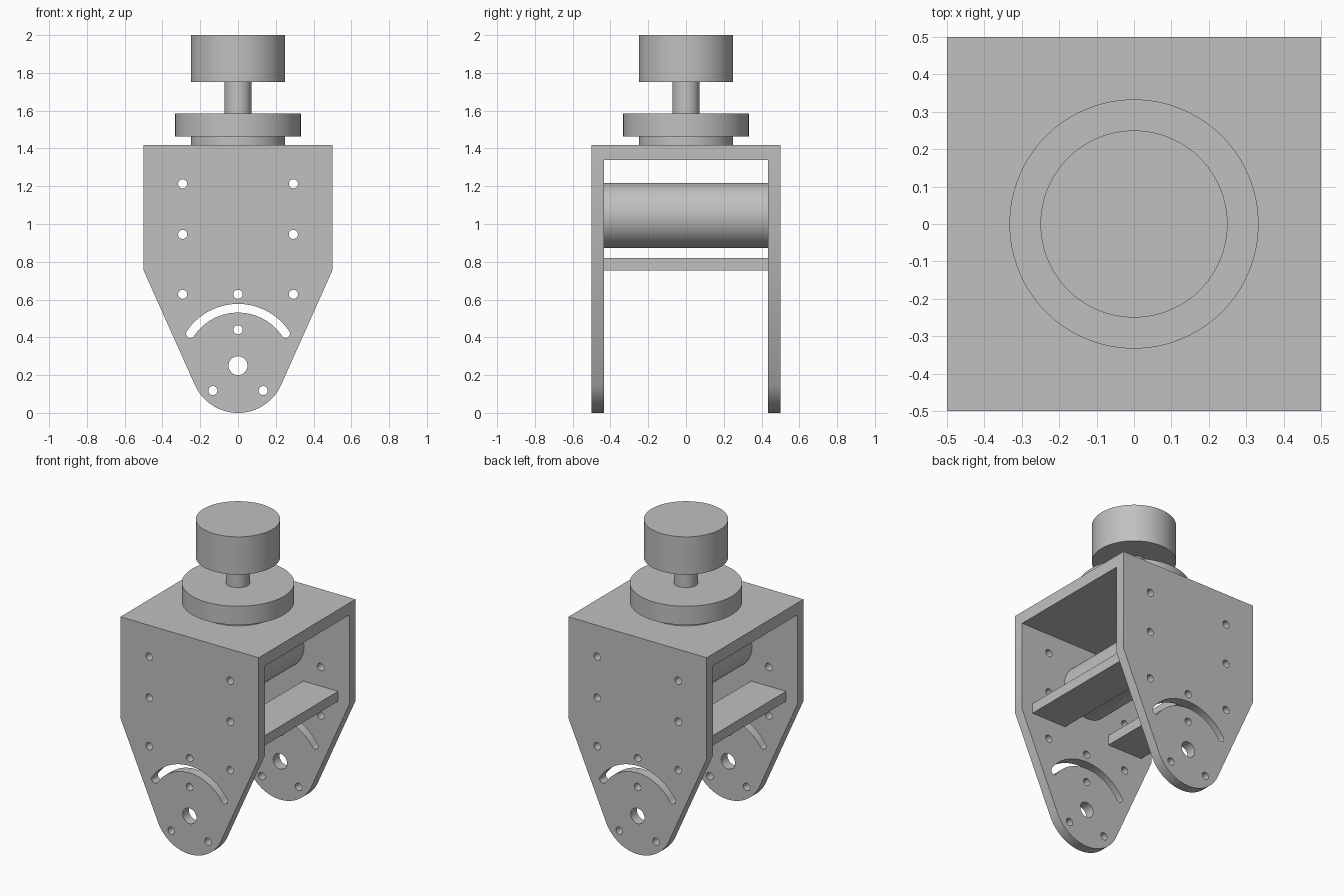
import bpy, bmesh, math
from math import sin, cos, pi, radians

cube = bpy.data.objects.get("Cube")
if cube:
    bpy.data.objects.remove(cube, do_unlink=True)

GREY = (0.53, 0.53, 0.53, 1)
metal = bpy.data.materials.new("plain grey")
metal.use_nodes = True
metal.diffuse_color = GREY
metal.node_tree.nodes["Principled BSDF"].inputs["Base Color"].default_value = GREY

WALL = 0.065     # plate thickness
TOP = 1.418      # top of the bracket
PIVOT = 0.25     # pivot height, also the radius of the rounded foot
SHOULDER = 0.755


def add_object(name, bm):
    bmesh.ops.recalc_face_normals(bm, faces=bm.faces)
    mesh = bpy.data.meshes.new(name)
    bm.to_mesh(mesh)
    bm.free()
    mesh.materials.clear()
    mesh.materials.append(metal)
    obj = bpy.data.objects.new(name, mesh)
    bpy.context.collection.objects.link(obj)
    bpy.ops.object.select_all(action='DESELECT')
    obj.select_set(True)
    bpy.context.view_layer.objects.active = obj
    bpy.ops.object.shade_smooth_by_angle(angle=radians(30))
    return obj


def box(name, x0, x1, y0, y1, z0, z1):
    bm = bmesh.new()
    bmesh.ops.create_cube(bm, size=1)
    for v in bm.verts:
        v.co = ((x0 + x1) / 2 + v.co.x * (x1 - x0),
                (y0 + y1) / 2 + v.co.y * (y1 - y0),
                (z0 + z1) / 2 + v.co.z * (z1 - z0))
    return add_object(name, bm)


def cylinder(name, radius, z0, z1):
    bm = bmesh.new()
    bmesh.ops.create_cone(bm, cap_ends=True, segments=96, radius1=radius,
                          radius2=radius, depth=z1 - z0)
    bmesh.ops.translate(bm, verts=bm.verts, vec=(0, 0, (z0 + z1) / 2))
    return add_object(name, bm)


def arc(cx, cz, r, a0, a1, n):
    steps = [a0 + (a1 - a0) * i / n for i in range(n + 1)]
    return [(cx + r * cos(a), cz + r * sin(a)) for a in steps]


def circle(cx, cz, r, n=32):
    return arc(cx, cz, r, 0, 2 * pi, n)[:-1]


# Side plate outline: square shoulders running tangent into a round foot
rise = SHOULDER - PIVOT
tangent = math.atan2(rise, 0.5) - math.acos(PIVOT / math.hypot(0.5, rise))
outline = [(0.5, SHOULDER), (0.5, TOP), (-0.5, TOP), (-0.5, SHOULDER)]
outline += arc(0, PIVOT, PIVOT, pi - tangent, 2 * pi + tangent, 48)

# Bolt holes and pivot hole
holes = [circle(s * 0.293, z, 0.024) for s in (-1, 1) for z in (0.628, 0.945, 1.213)]
holes += [circle(s * 0.133, 0.118, 0.024) for s in (-1, 1)]
holes += [circle(0, z, 0.024) for z in (0.44, 0.628)]
holes.append(circle(0, PIVOT, 0.05, 48))

# Curved adjustment slot with round ends
R, W, A = 0.304, 0.023, radians(34)
slot = arc(0, PIVOT, R + W, A, pi - A, 40)
slot += arc(-R * cos(A), PIVOT + R * sin(A), W, pi - A, 2 * pi - A, 10)[1:]
slot += arc(0, PIVOT, R - W, pi - A, A, 40)[1:]
slot += arc(R * cos(A), PIVOT + R * sin(A), W, pi + A, 2 * pi + A, 10)[1:-1]
holes.append(slot)


def side_plate(name, y):
    curve = bpy.data.curves.new(name, 'CURVE')
    curve.dimensions = '2D'
    curve.fill_mode = 'BOTH'
    curve.extrude = WALL / 2
    for loop in [outline] + holes:
        spline = curve.splines.new('POLY')
        spline.points.add(len(loop) - 1)
        for point, (x, z) in zip(spline.points, loop):
            point.co = (x, z, 0, 1)
        spline.use_cyclic_u = True
    helper = bpy.data.objects.new(name + "_curve", curve)
    bpy.context.collection.objects.link(helper)
    mesh = bpy.data.meshes.new_from_object(
        helper.evaluated_get(bpy.context.evaluated_depsgraph_get()))
    bm = bmesh.new()
    bm.from_mesh(mesh)
    bpy.data.objects.remove(helper, do_unlink=True)
    bpy.data.meshes.remove(mesh)
    bmesh.ops.remove_doubles(bm, verts=bm.verts, dist=0.0002)
    for v in bm.verts:
        v.co = (v.co.x, y + v.co.z, v.co.y)
    return add_object(name, bm)


# Bracket
inner = 0.5 - WALL
side_plate("front_plate", -0.5 + WALL / 2)
side_plate("back_plate", 0.5 - WALL / 2)
box("top_plate", -0.5, 0.5, -inner, inner, 1.34, TOP)

# Cross members between the plates
for side, s in (("left", 1), ("right", -1)):
    x0, x1 = sorted((s * 0.167, s * 0.42))
    box(side + "_cross_bar", x0, x1, -inner, inner, SHOULDER, 0.82)
roller = cylinder("cross_cylinder", 0.172, -inner, inner)
roller.rotation_euler.x = pi / 2
roller.location.z = 1.045

# Swivel stack on top
cylinder("flange", 0.25, TOP, 1.463)
cylinder("swivel_disc", 0.333, 1.463, 1.585)
cylinder("stem", 0.072, 1.585, 1.753)
cylinder("top_knob", 0.25, 1.753, 2.0)
